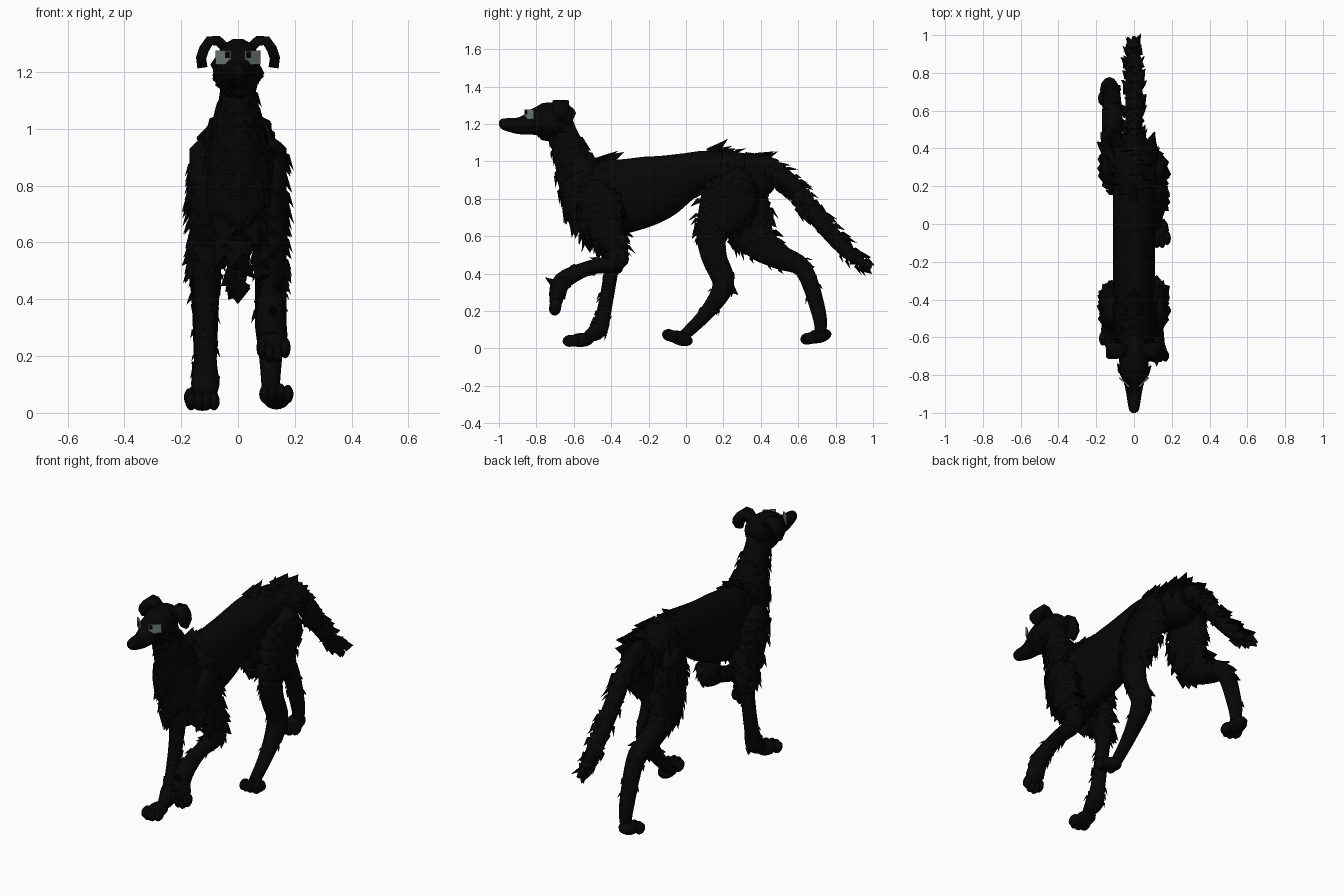
import bpy, bmesh, math, random
from mathutils import Vector, Matrix

random.seed(4)
cube = bpy.data.objects.get("Cube")
if cube:
    bpy.data.objects.remove(cube)

UNIT = 0.01          # profiles below are written in hundredths
SIDES = 14
FULL = math.tau


def material(name, color):
    mat = bpy.data.materials.new(name)
    mat.use_nodes = True
    mat.diffuse_color = color
    mat.node_tree.nodes["Principled BSDF"].inputs["Base Color"].default_value = color
    return mat


black = material("black fur", (0.0018, 0.0018, 0.0018, 1))
grey = material("eye grey", (0.17, 0.21, 0.21, 1))


def finish(name, bm, mat=black, smooth=True):
    bmesh.ops.recalc_face_normals(bm, faces=bm.faces)
    mesh = bpy.data.meshes.new(name)
    bm.to_mesh(mesh)
    bm.free()
    mesh.materials.append(mat)
    for face in mesh.polygons:
        face.use_smooth = smooth
    obj = bpy.data.objects.new(name, mesh)
    bpy.context.collection.objects.link(obj)
    return obj


def sample(points, t):
    """Smooth interpolation of (y, z, radius) along a path."""
    last = len(points) - 1
    i = min(int(t), last - 1)
    f = t - i
    a, b, c, d = (Vector(points[min(max(k, 0), last)]) for k in range(i - 1, i + 3))
    value = b + (c - a) * f / 2 + (a * 2 - b * 5 + c * 4 - d) * f * f / 2
    value += (b * 3 - a - c * 3 + d) * f ** 3 / 2
    return value * UNIT


class Tube:
    """Tube in the side plane; its half width never exceeds the given limit."""

    def __init__(self, name, limit, points, x=0.0, ratio=1.0):
        self.name, self.limit, self.points = name, limit * UNIT, points
        self.x, self.ratio = x, ratio
        self.last = len(points) - 1
        self.skin()

    def surface(self, t, angle):
        """Point, tangent and outward direction at a place on the tube."""
        y, z, depth = sample(self.points, t)
        ahead = sample(self.points, min(t + 0.1, self.last))
        behind = sample(self.points, max(t - 0.1, 0))
        step = ahead - behind
        tangent = Vector((0, step[0], step[1])).normalized()
        normal = Vector((0, -tangent.z, tangent.y))
        depth = max(depth, UNIT / 4)
        width = min(depth * self.ratio, self.limit)
        across, up = Vector((math.cos(angle), 0, 0)), normal * math.sin(angle)
        spot = Vector((self.x, y, z)) + across * width + up * depth
        return spot, tangent, (across / width + up / depth).normalized()

    def skin(self):
        bm = bmesh.new()
        rings = [[bm.verts.new(self.surface(i / 4, FULL * k / SIDES)[0])
                  for k in range(SIDES)] for i in range(self.last * 4 + 1)]
        for lower, upper in zip(rings, rings[1:]):
            for k in range(SIDES):
                n = (k + 1) % SIDES
                bm.faces.new((lower[k], lower[n], upper[n], upper[k]))
        bm.faces.new(rings[0])
        bm.faces.new(rings[-1])
        finish(self.name, bm)

    def fur(self, label, count, start, end, length, arc=(0, FULL)):
        """Pointed shingles scattered over the tube, lying along its direction."""
        bm = bmesh.new()
        for i in range(count):
            t = start + (end - start) * (i + random.random()) / count
            spot, tangent, out = self.surface(t, random.uniform(*arc))
            side = tangent.cross(out)
            size = length * random.uniform(0.75, 1.25)
            tip = bm.verts.new(spot + (tangent * 0.75 + out * 0.36) * size)
            offsets = (side * 0.55, out * 0.16, side * -0.55, out * -0.3 - tangent * 0.2)
            base = [bm.verts.new(spot + offset * size) for offset in offsets]
            for k in range(4):
                bm.faces.new((base[k], base[(k + 1) % 4], tip))
            bm.faces.new(base)
        finish(label, bm, smooth=False)


def paw(name, x, y, z, degrees):
    """Rounded pad with four toes, pointing forward and tilted downward."""
    bm = bmesh.new()
    turn = Matrix.Translation((x, y, z)) @ Matrix.Rotation(math.radians(degrees), 4, 'X')

    def blob(offset, size):
        placed = turn @ Matrix.Translation(offset) @ Matrix.Diagonal((*size, 1))
        bmesh.ops.create_uvsphere(bm, u_segments=12, v_segments=8, radius=1, matrix=placed)

    blob((0, 0.02, 0), (0.05, 0.07, 0.038))
    for k in range(4):
        across = (k - 1.5) * 0.027
        blob((across, abs(across) * 0.6 - 0.05, -0.002), (0.02, 0.038, 0.032))
    finish(name, bm)


def tuft(name, base, tip):
    """Single pointed lock of hair."""
    bm = bmesh.new()
    start, end = Vector(base), Vector(tip)
    turn = (end - start).to_track_quat('Z', 'Y').to_matrix().to_4x4()
    bmesh.ops.create_cone(bm, cap_ends=True, segments=6, radius1=0.035, radius2=0,
                          depth=(end - start).length,
                          matrix=Matrix.Translation((start + end) / 2) @ turn)
    finish(name, bm, smooth=False)


def leg(name, x, points):
    """Leg with a shaggy upper half and a few locks further down."""
    tube = Tube(name, 5.5, points, x)
    middle = tube.last * 0.45
    tube.fur(name + "_upper_fur", 65, 0.7, middle, 0.065)
    tube.fur(name + "_lower_fur", 20, middle, tube.last - 1, 0.04)


# Torso with fur on the withers and the rump
torso = Tube("torso", 11, [(-63, 82, 7), (-56, 80, 18), (-45, 80, 21), (-30, 82, 20),
                           (-15, 86, 18), (0, 92, 13), (12, 95, 11), (28, 93, 12),
                           (40, 91, 11), (46, 92, 6)])
torso.fur("withers_fur", 16, 1.2, 2.4, 0.1, (0.3, math.pi - 0.3))
torso.fur("rump_fur", 34, 6.2, 8.5, 0.1, (0, math.pi))
tuft("withers_tuft", (0, -0.43, 1), (0, -0.33, 1.05))
tuft("rump_tuft", (0, 0.13, 1.04), (0, 0.225, 1.12))

# Shaggy neck running down into the chest
neck = Tube("neck", 13, [(-67, 123, 6), (-65, 113, 8), (-61, 102, 10), (-56, 90, 13),
                         (-51, 78, 14), (-48, 66, 11), (-46, 56, 6)], ratio=0.8)
neck.fur("upper_neck_fur", 50, 0.9, 2.4, 0.055)
neck.fur("chest_fur", 110, 2.4, 5.6, 0.08)

# Long narrow head with bearded cheeks
head = Tube("head", 7.8, [(-100, 120, 1), (-98, 120, 3), (-90, 119, 4.5), (-84, 120, 6),
                          (-80, 121, 8), (-75, 121.5, 10), (-66, 123, 8.5), (-61, 121, 5)],
            ratio=0.9)
head.fur("cheek_fur", 45, 3.6, 6, 0.045, (math.pi * 1.02, math.pi * 1.98))

# Drooping tail
tail = Tube("tail", 4.5, [(40, 96, 6), (48, 93, 6), (57, 87, 5), (66, 75, 5),
                          (86, 52, 4), (99, 43, 1)])
tail.fur("tail_fur", 75, 0.3, tail.last - 0.3, 0.068)

# Legs, each in its own stage of the stride
leg("left_front_leg", 0.115, [(-49, 90, 2), (-47, 80, 11), (-43, 64, 10), (-37, 53, 6),
                              (-37, 46, 5), (-52, 43, 4), (-66, 36, 5), (-69, 27, 4.5)])
leg("right_front_leg", -0.115, [(-49, 90, 2), (-47, 80, 11), (-43, 64, 10), (-40, 52, 6),
                                (-40, 42, 4), (-44, 19, 4), (-47, 10, 5), (-53, 6, 3)])
leg("left_hind_leg", 0.115, [(28, 97, 1), (27, 88, 12), (21, 75, 15), (14, 62, 9),
                             (15, 49, 7), (20, 34, 6), (11, 19, 4), (-2, 6, 3)])
leg("right_hind_leg", -0.115, [(30, 97, 1), (30, 87, 12), (32, 70, 14), (39, 57, 10),
                               (50, 49, 7), (63, 42, 5), (71, 19, 4), (72, 8, 3)])

paw("left_front_paw", 0.125, -0.695, 0.255, 80)
paw("right_front_paw", -0.125, -0.58, 0.044, 3)
paw("left_hind_paw", 0.135, -0.05, 0.06, -18)
paw("right_hind_paw", -0.13, 0.69, 0.062, 12)

tuft("wrist_tuft", (0.12, -0.68, 0.33), (0.12, -0.755, 0.38))
tuft("left_hock_tuft", (0.12, 0.22, 0.34), (0.12, 0.28, 0.285))
tuft("right_hock_tuft", (-0.115, 0.62, 0.44), (-0.115, 0.69, 0.435))


def ear(name, side):
    """Ear flap folded over and hanging beside the head."""
    bm = bmesh.new()
    rows = []
    for x, z, half in ((4, 128, 3), (7, 131, 3.5), (10, 131, 4.5), (12, 128, 4.5),
                       (13, 125, 3.5), (12.5, 121.5, 1)):
        rows.append([bm.verts.new(Vector((side * x, edge * half - 67, z)) * UNIT)
                     for edge in (-1, 1)])
    for a, b in zip(rows, rows[1:]):
        bm.faces.new((a[0], a[1], b[1], b[0]))
    solid = finish(name, bm).modifiers.new("thickness", 'SOLIDIFY')
    solid.thickness = 0.036
    solid.offset = 0


def eye_plate(name, side, mat, span, heights, lift):
    """Thin upright plate set obliquely on the face."""
    bm = bmesh.new()
    inner, outer = Vector((0.026, -0.862, 0)), Vector((0.078, -0.814, 0))
    push = (outer - inner).cross(Vector((0, 0, 1))).normalized()
    for f in span:
        for z in heights:
            for depth in (-0.005, 0.003):
                p = inner.lerp(outer, f) + push * (lift + depth)
                bm.verts.new((side * p.x, p.y, z))
    bmesh.ops.convex_hull(bm, input=bm.verts)
    finish(name, bm, mat, smooth=False)


# Ears and eyes on both sides
for side, label in ((1, "left"), (-1, "right")):
    ear(label + "_ear", side)
    eye_plate(label + "_eye", side, grey, (0, 1), (1.226, 1.276), 0)
    eye_plate(label + "_pupil", side, black, (0.04, 0.3), (1.25, 1.272), 0.003)
